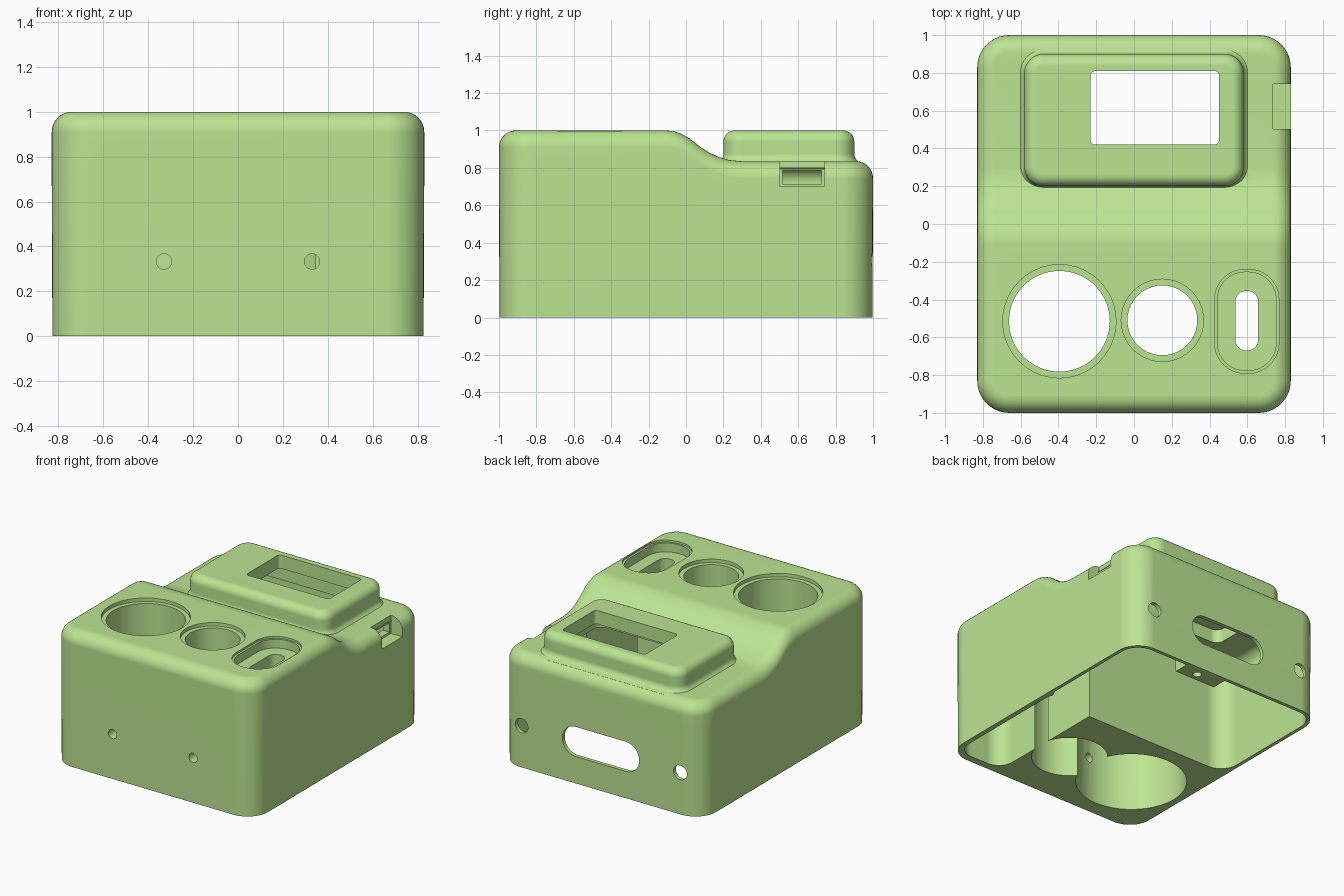
import bpy, bmesh
from math import sin, cos, pi

if "Cube" in bpy.data.objects:
    bpy.data.objects.remove(bpy.data.objects["Cube"])

ARC = 10


def mesh_object(name, verts, faces):
    bm = bmesh.new()
    vs = [bm.verts.new(v) for v in verts]
    for f in faces:
        bm.faces.new([vs[i] for i in f])
    bmesh.ops.remove_doubles(bm, verts=bm.verts, dist=1e-5)
    bmesh.ops.recalc_face_normals(bm, faces=bm.faces)
    me = bpy.data.meshes.new(name)
    bm.to_mesh(me)
    bm.free()
    ob = bpy.data.objects.new(name, me)
    bpy.context.collection.objects.link(ob)
    return ob


def rounded_rect(cx, cy, hx, hy, r, n=ARC):
    pts = []
    for k, (sx, sy) in enumerate(((1, 1), (-1, 1), (-1, -1), (1, -1))):
        for i in range(n + 1):
            a = (k + i / n) * pi / 2
            p = (cx + sx * (hx - r) + r * cos(a), cy + sy * (hy - r) + r * sin(a))
            if not pts or abs(p[0] - pts[-1][0]) + abs(p[1] - pts[-1][1]) > 1e-4:
                pts.append(p)
    if abs(pts[0][0] - pts[-1][0]) + abs(pts[0][1] - pts[-1][1]) < 1e-4:
        pts.pop()
    return pts


def loft(rings, top_cap=True):
    n = len(rings[0])
    verts = [p for ring in rings for p in ring]
    faces = [(k * n + i, k * n + (i + 1) % n, (k + 1) * n + (i + 1) % n, (k + 1) * n + i)
             for k in range(len(rings) - 1) for i in range(n)]
    faces.append(tuple(range(n)))
    if top_cap:
        faces.append(tuple(range(len(verts) - n, len(verts))))
    return verts, faces


def prism(name, outline, lo, hi, axis="z"):
    place = (lambda u, v, w: (u, v, w)) if axis == "z" else (lambda u, v, w: (u, w, v))
    return mesh_object(name, *loft([[place(u, v, w) for u, v in outline] for w in (lo, hi)]))


def stacked(name, cx, cy, hx, hy, r, levels):
    """Rounded rectangle lofted through (outset, z) levels."""
    return mesh_object(name, *loft([
        [(x, y, z) for x, y in rounded_rect(cx, cy, hx + o, hy + o, r + o)] for o, z in levels]))


def box(name, x0, x1, y0, y1, z0, z1):
    return prism(name, [(x0, y0), (x1, y0), (x1, y1), (x0, y1)], z0, z1)


def combine(target, other, operation):
    other.hide_render = True
    mod = target.modifiers.new("bool", "BOOLEAN")
    mod.operation, mod.solver, mod.object = operation, "EXACT", other
    bpy.context.view_layer.objects.active = target
    bpy.ops.object.modifier_apply(modifier=mod.name)
    bpy.data.objects.remove(other, do_unlink=True)


# Side profile of the lid: high front, S-curve down to the rear deck
STEP = [(-.83, 1), (-.11, 1), (-.07, .997), (-.03, .985), (.02, .957), (.07, .917), (.12, .884),
        (.17, .860), (.23, .842), (.30, .835), (.83, .835)]


def height(y):
    for (y0, z0), (y1, z1) in zip(STEP, STEP[1:]):
        if y <= y1:
            return z0 if y < y0 else z0 + (z1 - z0) * (y - y0) / (y1 - y0)
    return STEP[-1][1]


def body_ring(inset, zfunc):
    r = .17 - inset
    half = [(.66 + r * sin(a), -.83 - r * cos(a)) for a in [i * pi / 2 / ARC for i in range(ARC + 1)]]
    half += [(.66 + r, y) for y, _ in STEP[1:-1]]
    half += [(.66 + r * cos(a), .83 + r * sin(a)) for a in [i * pi / 2 / ARC for i in range(ARC + 1)]]
    ring = half + [(-x, y) for x, y in reversed(half)]
    return [(x, y, zfunc(y)) for x, y in ring]


# Outer body with a rounded top edge
F = .09
rings = [body_ring(.003, lambda y: 0), body_ring(0, lambda y: .67)]
for i in range(9):
    a = i / 8 * pi / 2
    rings.append(body_ring(F * (1 - cos(a)), lambda y, a=a: height(y) - F * (1 - sin(a))))
verts, faces = loft(rings, top_cap=False)
n = len(rings[0])
base = len(verts) - n
faces += [(base + i, base + i + 1, base + n - 2 - i, base + n - 1 - i) for i in range(n // 2 - 1)]
body = mesh_object("enclosure", verts, faces)

# Raised display hood with a flared foot
arcs = [i / 8 * pi / 2 for i in range(9)]
hood = [(.05, .76)] + [(.05 * (1 - sin(a)), .876 - .05 * cos(a)) for a in arcs]
hood += [(-.06 * (1 - cos(a)), .94 + .06 * sin(a)) for a in arcs]
combine(body, stacked("display_hood", 0, .55, .58, .35, .10, hood), "UNION")

# Rear cavity, display cavity and front pockets, all open below
cavity = [(0, -.1)] + [(-.08 * (1 - cos(a)), .72 + .08 * sin(a)) for a in arcs]
combine(body, stacked("rear_cavity", 0, .485, .80, .485, .14, cavity), "DIFFERENCE")
pockets = [
    ("display_cavity", (0, .55, .53, .29, .06), .60, .90),
    ("large_pocket", (-.395, -.50, .38, .38, .38), -.1, .64),
    ("medium_pocket", (.15, -.51, .26, .26, .26), -.1, .70),
    ("slot_pocket", (.595, -.41, .195, .53, .12), -.1, .76),
]
for name, shape, lo, hi in pockets:
    combine(body, prism(name, rounded_rect(*shape), lo, hi), "DIFFERENCE")

# Inner switch housing and rear screw tab
combine(body, box("switch_housing", .68, .805, .46, .78, .66, .795), "UNION")
combine(body, box("screw_tab", .0, .34, .85, .985, .003, .10), "UNION")

# Top openings: shallow rims, bores, slot and display window
openings = [
    ("large_rim", (-.395, -.515, .30, .30, .30), .975, 1.1),
    ("large_bore", (-.395, -.515, .267, .267, .267), .60, 1.1),
    ("medium_rim", (.15, -.51, .218, .218, .218), .975, 1.1),
    ("medium_bore", (.15, -.51, .185, .185, .185), .66, 1.1),
    ("slot_rim", (.597, -.515, .17, .275, .16), .985, 1.1),
    ("slot_recess", (.597, -.515, .155, .26, .145), .92, 1.1),
    ("slot", (.597, -.512, .06, .157, .055), .70, 1.1),
    ("window", (.11, .615, .34, .195, .025), .85, 1.1),
    ("tab_hole", (.20, .91, .03, .03, .03), -.1, .08),
]
for name, shape, lo, hi in openings:
    combine(body, prism(name, rounded_rect(*shape), lo, hi), "DIFFERENCE")

# Holes through the front and back walls
for s in (-1, 1):
    combine(body, prism("front_hole", rounded_rect(s * .33, .333, .034, .034, .034), -1.1, -.68, "y"), "DIFFERENCE")
    combine(body, prism("back_hole", rounded_rect(s * .65, .31, .053, .053, .053), .9, 1.1, "y"), "DIFFERENCE")
combine(body, prism("back_slot", rounded_rect(0, .31, .315, .11, .109), .9, 1.1, "y"), "DIFFERENCE")

# Side switch notch and its port
combine(body, box("notch", .735, .95, .503, .74, .70, 1.0), "DIFFERENCE")
combine(body, box("port", .60, .76, .515, .725, .715, .785), "DIFFERENCE")

# Finish
mat = bpy.data.materials.new("green_plastic")
mat.diffuse_color = (.50, .78, .29, 1)
mat.use_nodes = True
mat.node_tree.nodes["Principled BSDF"].inputs["Base Color"].default_value = mat.diffuse_color
body.data.materials.clear()
body.data.materials.append(mat)
bpy.ops.object.select_all(action="DESELECT")
body.select_set(True)
bpy.context.view_layer.objects.active = body
bpy.ops.object.shade_smooth_by_angle(angle=pi / 6)
wn = body.modifiers.new("weighted_normals", "WEIGHTED_NORMAL")
wn.keep_sharp = True
